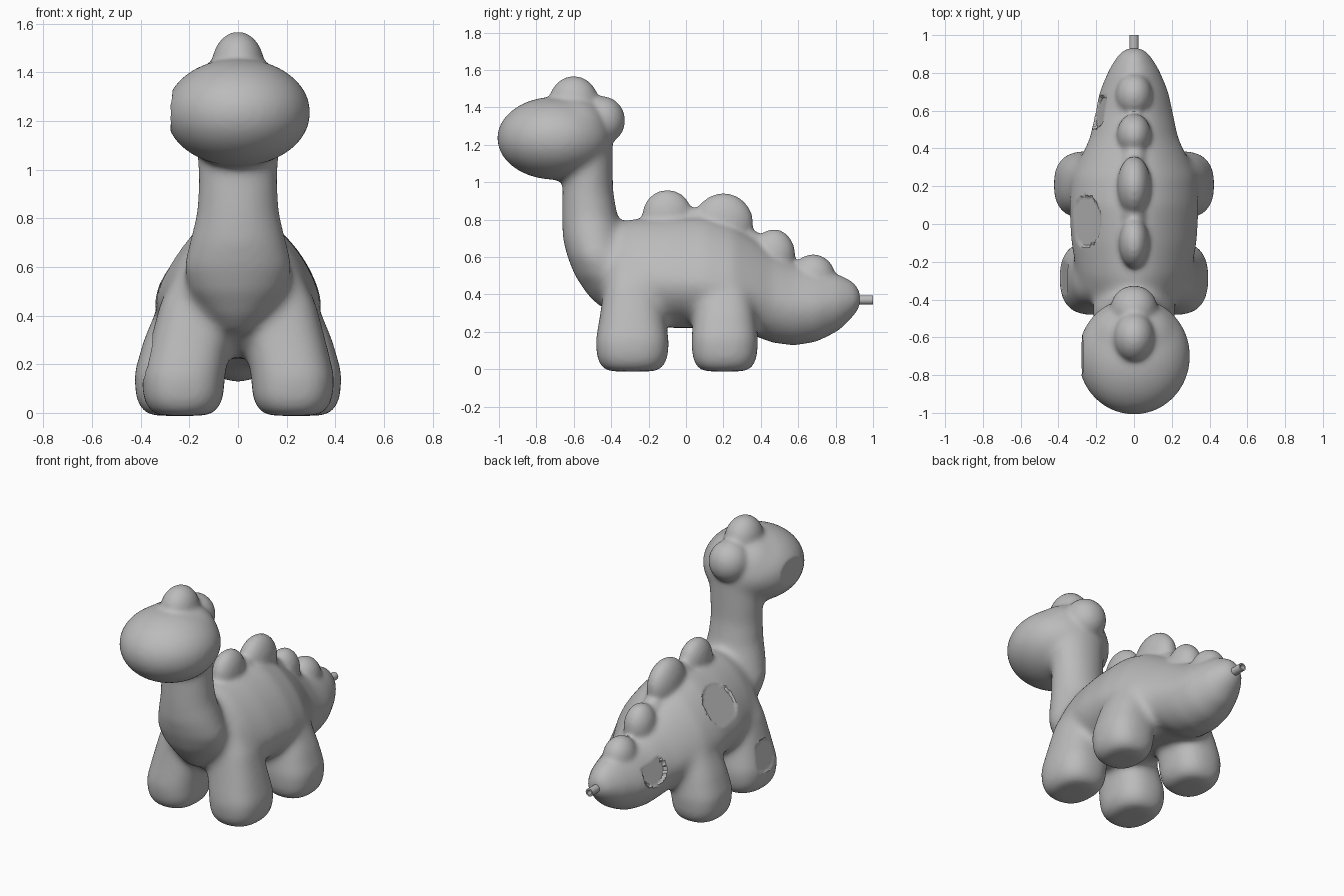
import bpy, bmesh, math
from mathutils import Vector, Matrix

if "Cube" in bpy.data.objects:
    bpy.data.objects.remove(bpy.data.objects["Cube"])

grey = bpy.data.materials.new("plain_grey")
grey.use_nodes = True
grey.diffuse_color = (0.5, 0.5, 0.5, 1)
grey.node_tree.nodes["Principled BSDF"].inputs["Base Color"].default_value = (0.5, 0.5, 0.5, 1)


def finish(bm, name):
    bmesh.ops.recalc_face_normals(bm, faces=bm.faces)
    mesh = bpy.data.meshes.new(name)
    bm.to_mesh(mesh)
    bm.free()
    ob = bpy.data.objects.new(name, mesh)
    bpy.context.collection.objects.link(ob)
    mesh.materials.append(grey)
    return ob


def ellipsoid(name, centre, half):
    bm = bmesh.new()
    bmesh.ops.create_uvsphere(bm, u_segments=40, v_segments=24, radius=1)
    bm.transform(Matrix.Translation(centre) @ Matrix.Diagonal((*half, 1)))
    return finish(bm, name)


def loft(name, rings, axis, power=2.0, taper=0.0, segments=40):
    """Rings of (centre, half width, extent up, extent down), across the axis."""
    bm = bmesh.new()
    previous = None
    for centre, a, up, down in rings:
        ring = []
        for i in range(segments):
            t = math.tau * i / segments
            c, s = math.cos(t), math.sin(t)
            u = math.copysign(abs(c) ** (2 / power), c) * a * (1 - taper * max(0, s))
            v = math.copysign(abs(s) ** (2 / power), s) * (up if s > 0 else down)
            offset = (u, 0, v) if axis == "y" else (u, v, 0)
            ring.append(bm.verts.new(Vector(centre) + Vector(offset)))
        if previous:
            for i in range(segments):
                j = (i + 1) % segments
                bm.faces.new((previous[i], previous[j], ring[j], ring[i]))
        else:
            bm.faces.new(ring)
        previous = ring
    bm.faces.new(previous)
    return finish(bm, name)


def apply_modifiers(ob):
    bpy.ops.object.select_all(action="DESELECT")
    ob.select_set(True)
    bpy.context.view_layer.objects.active = ob
    bpy.ops.object.convert(target="MESH")


def fuse(parts, name, voxel, rounds):
    """Join overlapping parts into one softly blended skin."""
    bpy.ops.object.select_all(action="DESELECT")
    for p in parts:
        p.select_set(True)
    bpy.context.view_layer.objects.active = parts[0]
    bpy.ops.object.join()
    ob = parts[0]
    ob.name = name
    remesh = ob.modifiers.new("skin", "REMESH")
    remesh.mode = "VOXEL"
    remesh.voxel_size = voxel
    smooth = ob.modifiers.new("soften", "SMOOTH")
    smooth.factor = 0.5
    smooth.iterations = rounds
    apply_modifiers(ob)
    return ob


# Trunk and tail: y, bottom, widest height, top, half width
trunk = [(-.5, .4, .53, .7, .15), (-.4, .31, .5, .77, .24), (-.28, .235, .48, .805, .3),
         (-.1, .22, .47, .82, .335), (.1, .22, .46, .825, .345), (.25, .2, .44, .78, .33),
         (.36, .18, .41, .71, .28), (.46, .14, .37, .64, .235), (.58, .125, .34, .57, .21),
         (.7, .145, .34, .54, .185), (.82, .205, .36, .51, .135), (.9, .285, .37, .47, .085),
         (.935, .335, .375, .42, .04)]
parts = [loft("trunk", [((0, y, m), w, t - m, m - b) for y, b, m, t, w in trunk], "y", taper=.22)]

# Chest and neck: height, y, half width, half depth
neck = [(.33, -.36, .08, .1), (.4, -.4, .13, .13), (.5, -.44, .2, .155), (.6, -.47, .225, .165),
        (.7, -.495, .2, .165), (.82, -.515, .17, .15), (.95, -.525, .162, .137),
        (1.1, -.52, .17, .13), (1.2, -.52, .17, .13)]
parts.append(loft("neck", [((0, y, z), a, b, b) for z, y, a, b in neck], "z"))

# Head
parts.append(ellipsoid("head", (0, -.7, 1.235), (.3, .312, .223)))
parts.append(ellipsoid("head_back", (0, -.6, 1.275), (.24, .2, .19)))

# Legs with rounded feet: height, x, half width, half depth
front = [(-.012, .225, .105, .13), (.01, .225, .14, .165), (.06, .225, .165, .19),
         (.15, .225, .172, .197), (.3, .195, .165, .172), (.45, .16, .16, .15),
         (.6, .12, .125, .12), (.7, .09, .08, .08)]
rear = [(-.012, .26, .1, .115), (.01, .26, .135, .15), (.06, .26, .16, .173),
        (.16, .258, .17, .18), (.3, .225, .163, .163), (.45, .18, .145, .14), (.56, .14, .11, .12)]
for label, y, rings in (("front", -.287, front), ("rear", .207, rear)):
    for side, s in (("left", 1), ("right", -1)):
        parts.append(loft(f"{label}_{side}_leg",
                          [((s * x, y, z), a, b, b) for z, x, a, b in rings], "z", 2.5))
body = fuse(parts, "body", .016, 20)

# Bumps on the head and along the spine: y, z, half sizes
bumps = [(-.6, 1.42, .11, .135, .148), (-.45, 1.33, .125, .125, .13),
         (-.1, .82, .08, .135, .14), (.2, .78, .09, .16, .162),
         (.47, .61, .092, .115, .14), (.68, .49, .098, .12, .125)]
humps = [ellipsoid("bump", (0, y, z), half) for y, z, *half in bumps]

# Ridge that links the spine bumps: y, top
ridge = [(-.2, .78), (-.1, .84), (.05, .865), (.2, .84), (.38, .735), (.48, .65), (.57, .57), (.7, .52)]
humps.append(loft("spine_ridge", [((0, y, t - .08), .065, .08, .08) for y, t in ridge], "y"))
body = fuse([body] + humps, "body", .013, 12)

# Flat round patches pressed into the right side: centre, outward direction, radius
patches = [((-.274, -.675, 1.235), (-1, 0, .05), .125),
           ((-.25, .015, .63), (-.82, 0, .57), .135),
           ((-.365, -.28, .22), (-1, 0, .22), .1),
           ((-.172, .59, .4), (-.95, .2, .25), .09)]
bm = bmesh.new()
bm.from_mesh(body.data)
for centre, direction, radius in patches:
    d = Vector(direction).normalized()
    for v in bm.verts:
        offset = v.co - Vector(centre)
        height = offset.dot(d)
        if 0 < height < .06 and (offset - d * height).length < radius:
            v.co -= d * height
bm.to_mesh(body.data)
bm.free()
apply_modifiers(body)
bpy.ops.object.shade_smooth_by_angle(angle=math.radians(35))

# Hollow peg at the tail tip
bm = bmesh.new()
bmesh.ops.create_cone(bm, cap_ends=False, segments=24, radius1=.025, radius2=.025, depth=.13)
bm.transform(Matrix.Translation((0, .935, .37)) @ Matrix.Rotation(math.pi / 2, 4, "X"))
peg = finish(bm, "tail_peg")
wall = peg.modifiers.new("wall", "SOLIDIFY")
wall.thickness = .01
apply_modifiers(peg)
bpy.ops.object.shade_smooth_by_angle(angle=math.radians(35))
